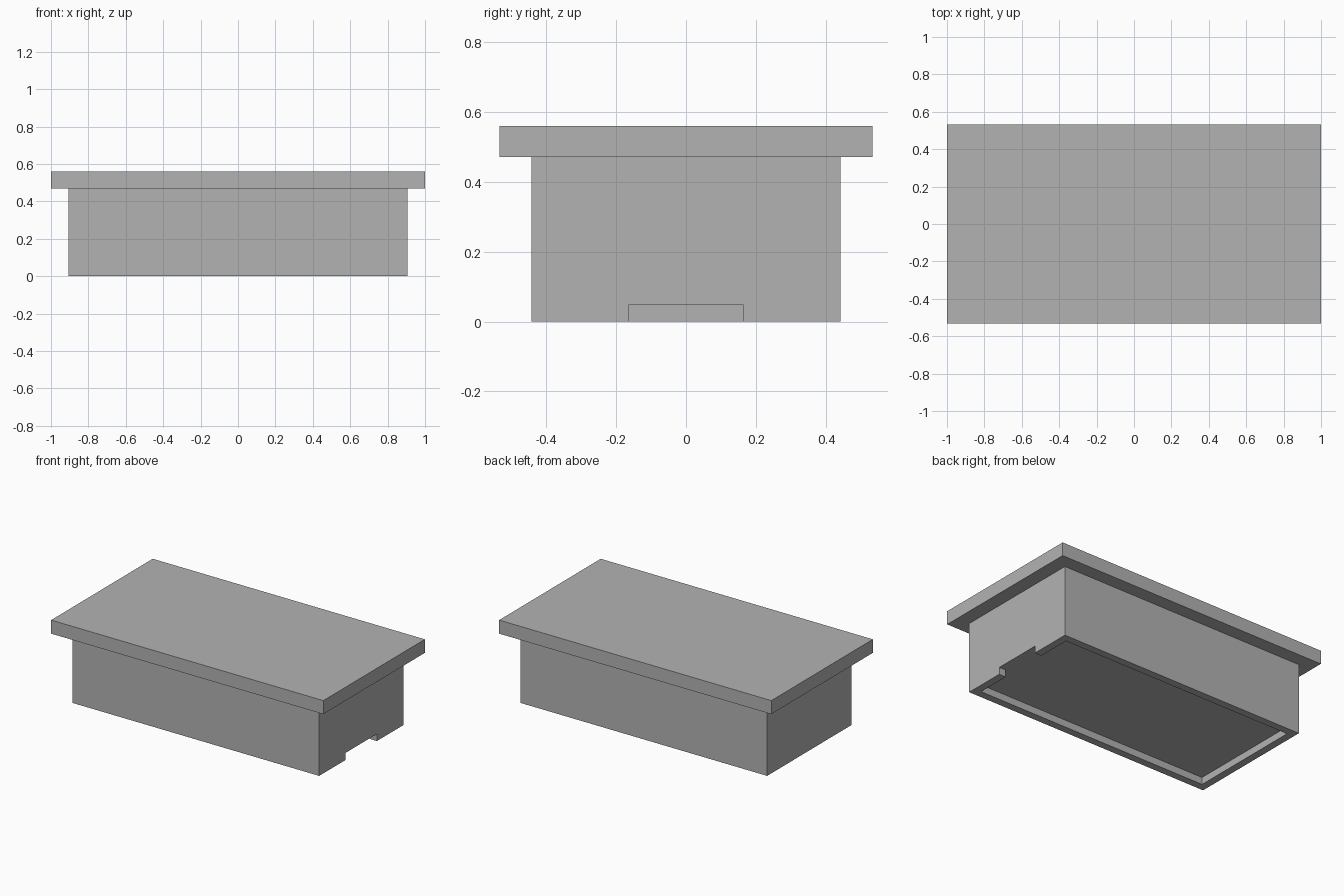
import bpy, bmesh

cube = bpy.data.objects.get("Cube")
if cube:
    bpy.data.objects.remove(cube, do_unlink=True)

GREY = (0.45, 0.45, 0.45, 1.0)
grey = bpy.data.materials.new("plain_grey")
grey.use_nodes = True
grey.diffuse_color = GREY
grey.node_tree.nodes["Principled BSDF"].inputs["Base Color"].default_value = GREY


def prism(name, outline, z0, z1):
    """Extrude a flat outline from z0 up to z1."""
    bm = bmesh.new()
    base = bm.faces.new([bm.verts.new((x, y, z0)) for x, y in outline])
    top = bmesh.ops.extrude_face_region(bm, geom=[base])["geom"]
    for v in top:
        if isinstance(v, bmesh.types.BMVert):
            v.co.z = z1
    bmesh.ops.recalc_face_normals(bm, faces=bm.faces)
    mesh = bpy.data.meshes.new(name)
    bm.to_mesh(mesh)
    bm.free()
    mesh.materials.append(grey)
    obj = bpy.data.objects.new(name, mesh)
    bpy.context.collection.objects.link(obj)
    return obj


def rectangle(x, y):
    return [(-x, -y), (x, -y), (x, y), (-x, y)]


LID_X, LID_Y = 1.0, 0.533
BODY_X, BODY_Y = 0.906, 0.442
RIM, RECESS = 0.05, 0.047
NOTCH_Y = 0.164
LID_Z, TOP_Z = 0.47, 0.56

# Overhanging lid and the block below it
prism("lid", rectangle(LID_X, LID_Y), LID_Z, TOP_Z)
body = prism("body", rectangle(BODY_X, BODY_Y), 0, LID_Z)

# Shallow underside recess that opens through a notch in the +x end
ix, iy = BODY_X - RIM, BODY_Y - RIM
outer = BODY_X + RIM
pocket = [(-ix, -iy), (ix, -iy), (ix, -NOTCH_Y), (outer, -NOTCH_Y),
          (outer, NOTCH_Y), (ix, NOTCH_Y), (ix, iy), (-ix, iy)]
cutter = prism("recess_cutter", pocket, -RIM, RECESS)
cutter.hide_render = True

cut = body.modifiers.new("underside_recess", "BOOLEAN")
cut.operation = "DIFFERENCE"
cut.solver = "EXACT"
cut.object = cutter
bpy.context.view_layer.objects.active = body
bpy.ops.object.modifier_apply(modifier=cut.name)
bpy.data.objects.remove(cutter, do_unlink=True)
